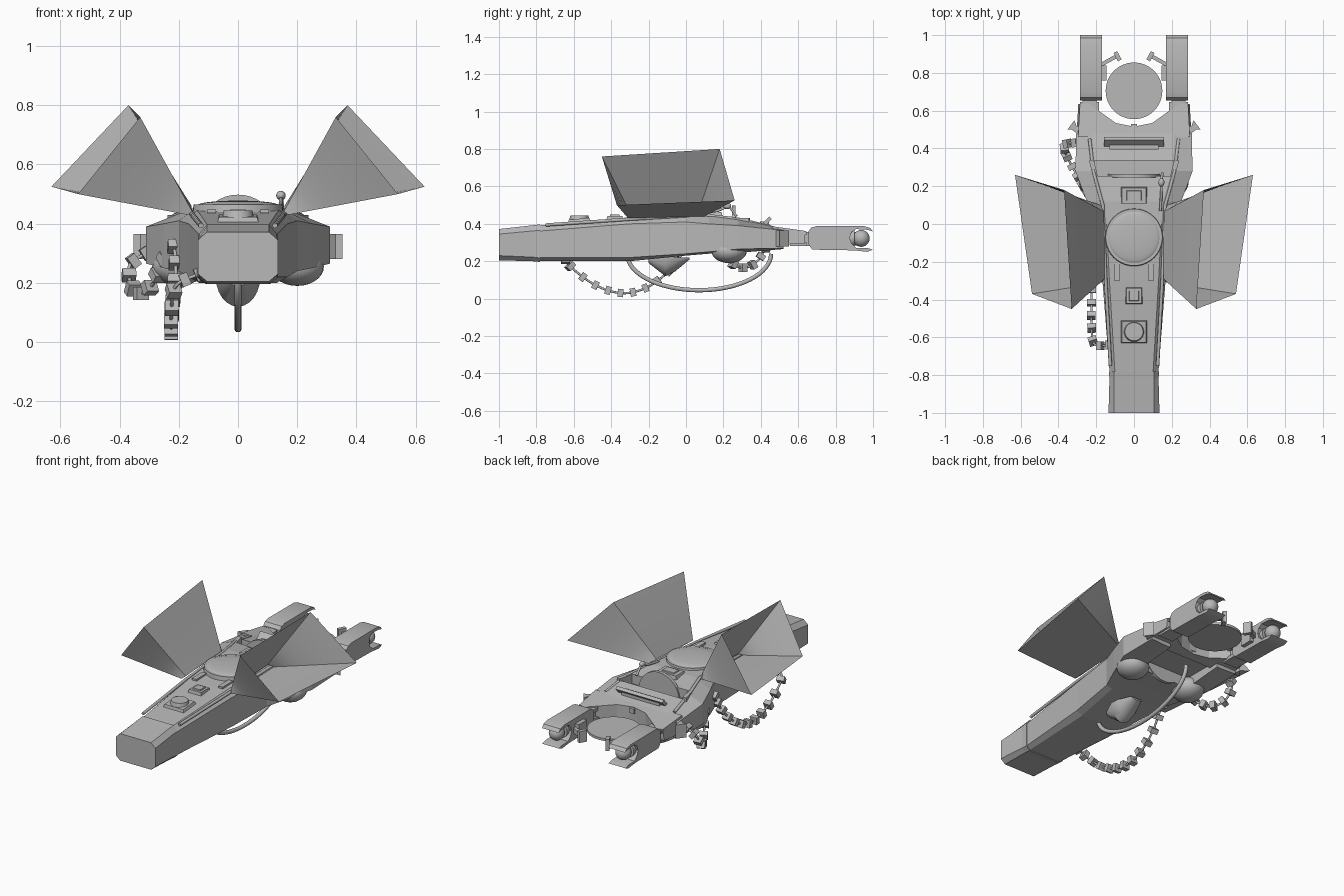
import bpy, bmesh, math
from mathutils import Vector, Matrix

if "Cube" in bpy.data.objects:
    bpy.data.objects.remove(bpy.data.objects["Cube"])

grey = bpy.data.materials.new("plain_grey")
grey.use_nodes = True
grey.diffuse_color = (0.48, 0.48, 0.48, 1)
grey.node_tree.nodes["Principled BSDF"].inputs["Base Color"].default_value = (0.48, 0.48, 0.48, 1)


def finish(name, bm, smooth=None, closed=True):
    if closed:
        bmesh.ops.recalc_face_normals(bm, faces=bm.faces)
    mesh = bpy.data.meshes.new(name)
    bm.to_mesh(mesh)
    bm.free()
    ob = bpy.data.objects.new(name, mesh)
    bpy.context.collection.objects.link(ob)
    mesh.materials.append(grey)
    if smooth:
        bpy.ops.object.select_all(action='DESELECT')
        ob.select_set(True)
        bpy.context.view_layer.objects.active = ob
        bpy.ops.object.shade_smooth_by_angle(angle=math.radians(smooth))
    return ob


def loft(name, rings, smooth=None, caps=True):
    bm = bmesh.new()
    rows = [[bm.verts.new(p) for p in r] for r in rings]
    n = len(rows[0])
    for a, b in zip(rows, rows[1:]):
        for i in range(n):
            bm.faces.new((a[i], a[(i + 1) % n], b[(i + 1) % n], b[i]))
    if caps:
        bm.faces.new(rows[0][::-1])
        bm.faces.new(rows[-1])
    return finish(name, bm, smooth)


def box(name, loc, size, rot=(0, 0, 0), taper=1.0):
    bm = bmesh.new()
    bmesh.ops.create_cube(bm, size=1)
    for v in bm.verts:
        k = taper if v.co.z > 0 else 1
        v.co = Vector((v.co.x * size[0] * k, v.co.y * size[1] * k, v.co.z * size[2]))
    ob = finish(name, bm)
    ob.location, ob.rotation_euler = loc, rot
    return ob


def cylinder(name, loc, r1, r2, depth, rot=(0, 0, 0), sides=40):
    bm = bmesh.new()
    bmesh.ops.create_cone(bm, cap_ends=True, segments=sides, radius1=r1, radius2=r2, depth=depth)
    ob = finish(name, bm, 35)
    ob.location, ob.rotation_euler = loc, rot
    return ob


def ball(name, loc, scale):
    bm = bmesh.new()
    bmesh.ops.create_uvsphere(bm, u_segments=28, v_segments=14, radius=1)
    bmesh.ops.scale(bm, vec=scale, verts=bm.verts)
    ob = finish(name, bm, 40)
    ob.location = loc
    return ob


def tube(name, points, radius):
    cu = bpy.data.curves.new(name, 'CURVE')
    cu.dimensions = '3D'
    cu.bevel_depth, cu.bevel_resolution, cu.use_fill_caps = radius, 3, True
    sp = cu.splines.new('POLY')
    sp.points.add(len(points) - 1)
    for p, co in zip(sp.points, points):
        p.co = (*co, 1)
    ob = bpy.data.objects.new(name, cu)
    bpy.context.collection.objects.link(ob)
    cu.materials.append(grey)
    return ob


# Hull: chamfered sections (y, top half width, top z, side half width,
# upper side z, lower side z, bottom half width, bottom z)
def section(y, tw, tz, sw, zu, zl, bw, bz):
    half = [(tw, tz), (sw, zu), (sw, zl), (bw, bz)]
    return [(x, y, z) for x, z in half] + [(-x, y, z) for x, z in half[::-1]]


hull = loft("hull", [section(*s) for s in (
    (-0.8, .10, .39, .128, .36, .22, .105, .2),
    (-0.3, .13, .435, .167, .40, .22, .13, .2),
    (0.0, .145, .452, .20, .41, .24, .16, .23),
    (0.12, .155, .452, .25, .40, .25, .18, .24),
    (0.28, .20, .43, .31, .39, .265, .21, .245),
    (0.52, .22, .375, .305, .365, .27, .21, .265))])
loft("nose_block", [section(*s) for s in (
    (-1.0, .105, .372, .135, .345, .23, .105, .205),
    (-0.82, .105, .392, .13, .362, .222, .108, .2),
    (-0.78, .105, .397, .133, .365, .217, .108, .196))])

# Recesses cut in the rear deck and belly
for name, loc, size in (("deck_cutter", (0, .295, .46), (.42, .08, .17)),
                        ("belly_cutter", (0, .41, .22), (.34, .3, .17))):
    cutter = box(name, loc, size)
    cutter.hide_render = True
    cutter.hide_set(True)
    mod = hull.modifiers.new(name, 'BOOLEAN')
    mod.operation, mod.object, mod.solver = 'DIFFERENCE', cutter, 'EXACT'

# Upright half round window in the deck recess
cylinder("round_window", (0, .255, .36), .138, .138, .02, (math.pi / 2, 0, 0))

# Turret disc on the deck
cylinder("turret_base", (0, -.07, .445), .155, .15, .04)
ball("turret_dome", (0, -.07, .462), (.138, .138, .016))

# Deck fittings
box("forward_hatch_base", (0, -.57, .412), (.15, .13, .03), (.09, 0, 0), .85)
cylinder("forward_hatch", (0, -.57, .43), .055, .048, .03)
for y, z, w in ((-.38, .432, .09), (.15, .452, .14)):
    box("deck_hatch", (0, y, z), (w, .09, .022), taper=.9)
    box("deck_hatch_lid", (0, y, z + .012), (w * .6, .055, .012), taper=.9)
box("rear_spoiler", (0, .435, .415), (.32, .05, .02), (.8, 0, 0))
box("spoiler_foot", (0, .42, .393), (.26, .05, .04))
tube("antenna", [(.14, .07, .455), (.145, .17, .47), (.145, .23, .495), (.15, .27, .44)], .007)
ball("antenna_knob", (.145, .22, .495), (.016, .022, .016))

# Rear disc between the engine arms
cylinder("rear_disc", (0, .705, .315), .15, .15, .015, sides=48)
box("disc_latch", (0, .515, .36), (.03, .03, .03))

# Side profile of an engine pod with an open clamp end
pod = [(.655, .29), (.675, .262), (.9, .258), (.97, .25), (1, .262), (.97, .27), (.91, .272),
       (.885, .295), (.875, .325), (.885, .355), (.91, .372), (.97, .368), (1, .358),
       (.985, .378), (.95, .388), (.7, .388), (.67, .38), (.655, .36)]
mouth = [(.37, .18, .80), (.33, -.45, .76), (.54, -.37, .50), (.63, .26, .525)]
throat = [(.158, .065, .462), (.155, -.29, .442), (.17, -.31, .43), (.178, .1, .44)]

for s, side in ((1, "left"), (-1, "right")):
    # Open four sided funnel sails, gently tapered
    rings = []
    for i in range(9):
        t = i / 8
        rings.append([Vector((s * a[0], a[1], a[2])).lerp(Vector((s * b[0], b[1], b[2])), t)
                      for a, b in zip(throat, mouth)])
    loft(side + "_sail", rings, 40, caps=False)

    # Stern shoulder with its slanted notch
    outline = [(0, .46), (.305, .46), (.295, .635), (.25, .64), (.10, .535), (0, .515)]
    loft(side + "_stern", [[(s * x, y, .285 + .06 * (y - .46)) for x, y in outline],
                           [(s * x * .97, y, .387 - .14 * (y - .46)) for x, y in outline]])

    # Engine pod, ball and neck
    loft(side + "_engine_pod", [[(s * x, y, z) for y, z in pod] for x in (.17, .285)], 35)
    ball(side + "_engine_ball", (s * .228, .937, .322), (.045, .045, .045))
    cylinder(side + "_engine_socket", (s * .228, .885, .322), .045, .045, .03, (math.pi / 2, 0, 0), 24)
    box(side + "_engine_neck", (s * .235, .63, .32), (.075, .08, .075))
    for z in (.292, .35):
        box(side + "_neck_bar", (s * .235, .6, z), (.10, .09, .02))

    # Clamps round the rear disc
    box(side + "_clamp_arm", (s * .135, .865, .32), (.09, .02, .03), (0, 0, -s * .5))
    box(side + "_clamp_pad", (s * .087, .888, .32), (.022, .05, .07), (0, 0, -s * .5))
    box(side + "_clamp_block", (s * .16, .8, .32), (.03, .08, .07))

    # Wedge vents on the flanks
    fin = [(.29, .47), (.315, .55), (.352, .50), (.33, .5)]
    loft(side + "_flank_vent", [[(s * x, y, z) for x, y in fin] for z in (.28, .365)])

    # Deck rails, side strips and belly bulges
    tube(side + "_deck_rail", [(s * .125, -.75, .394), (s * .15, -.3, .425), (s * .165, .1, .446),
                               (s * .215, .28, .425), (s * .235, .45, .385)], .009)
    box(side + "_recess_post", (s * .215, .295, .40), (.025, .09, .06), (0, 0, -s * .25))
    box(side + "_deck_plate", (s * .09, -.25, .442), (.03, .1, .012))
    ball(side + "_belly_bulge", (s * .2, .23, .255), (.09, .095, .065))

# Belly fairing under the turret
loft("belly_fairing", [[(.075 * k * math.cos(a), y, .22 - d * k * abs(math.sin(a)) if a < math.pi else .22)
                        for a in [math.pi * i / 12 for i in range(13)]]
                       for y, k, d in ((-.2, .5, .06), (-.11, 1, .1), (-.06, .95, .08), (.02, .5, .02))], 40)

# Hanging hoop below the keel
tube("keel_hoop", [(0, .07 - .385 * math.cos(a), .24 - .195 * math.sin(a))
                   for a in [math.pi * i / 32 for i in range(33)]], .012)


# Chains of blocks threaded on a cord
def chain(name, points, count):
    pts = [Vector(p) for p in points]
    path = []
    for i in range(len(pts) - 1):
        p0, p1, p2, p3 = pts[max(i - 1, 0)], pts[i], pts[i + 1], pts[min(i + 2, len(pts) - 1)]
        for j in range(8):
            t = j / 8
            path.append(p1 + (p2 - p0) * t / 2 + (p0 * 2 - p1 * 5 + p2 * 4 - p3) * t * t / 2
                        + (p1 * 3 - p0 - p2 * 3 + p3) * t ** 3 / 2)
    path.append(pts[-1])
    tube(name + "_cord", path, .006)
    for k in range(count):
        f = k * (len(path) - 2) / (count - 1)
        i = int(f)
        d = path[i + 1] - path[i]
        rot = d.to_track_quat('Y', 'Z').to_euler()
        box(name + "_block", path[i].lerp(path[i + 1], f - i), (.046, .03, .044), rot)


chain("front_chain", [(-.13, -.64, .23), (-.21, -.635, .19), (-.225, -.53, .10), (-.225, -.42, .045),
                      (-.225, -.31, .03), (-.225, -.2, .065), (-.22, -.1, .14), (-.21, -.02, .24),
                      (-.215, .04, .33)], 14)
chain("rear_chain", [(-.31, .43, .30), (-.365, .42, .26), (-.36, .37, .19), (-.325, .30, .165),
                     (-.285, .23, .20), (-.25, .17, .27), (-.21, .11, .34)], 9)
